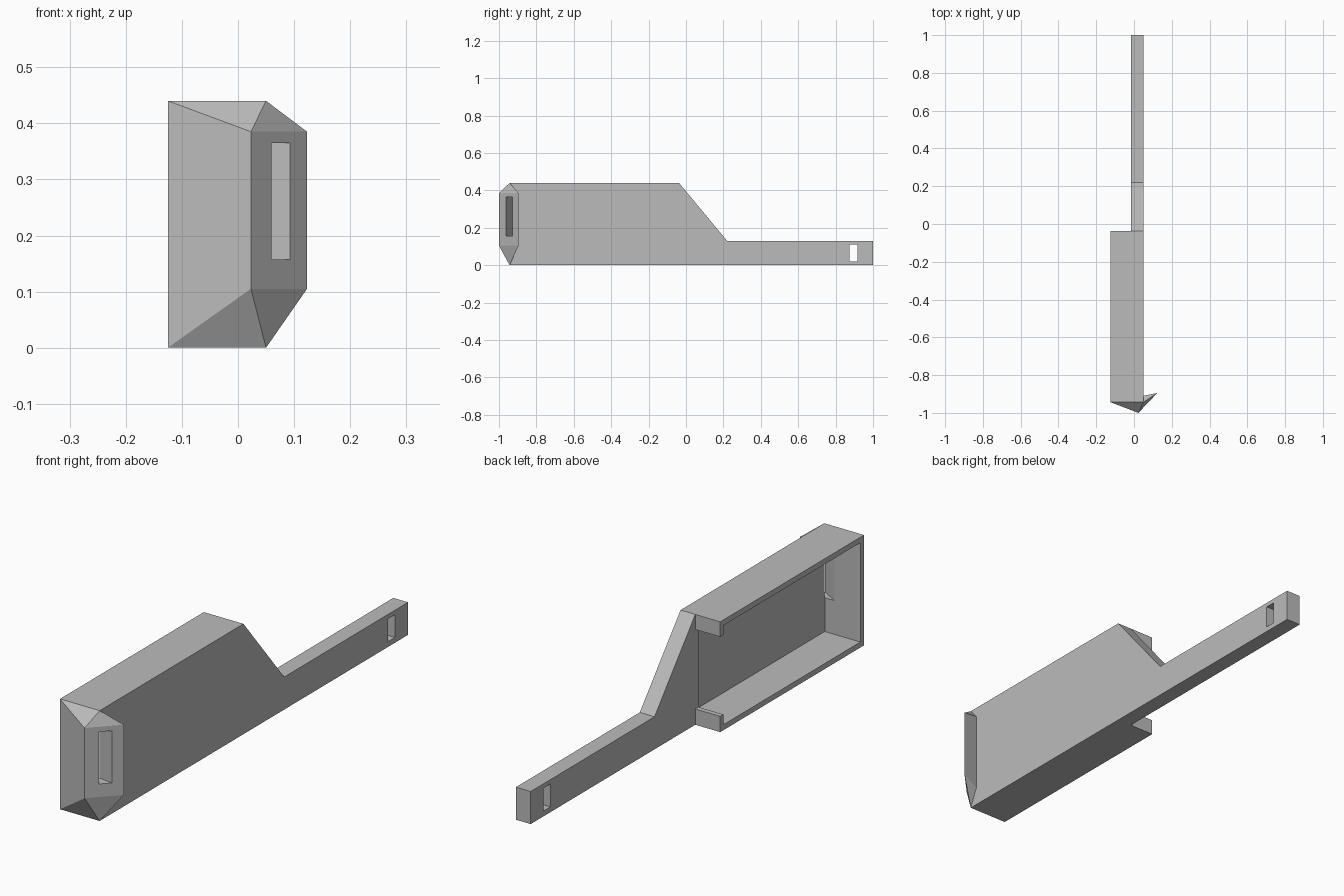
import bpy, bmesh
from mathutils import Vector

default = bpy.data.objects.get("Cube")
if default:
    bpy.data.objects.remove(default, do_unlink=True)

# Single grey plastic
grey = bpy.data.materials.new("grey plastic")
grey.use_nodes = True
grey.diffuse_color = (0.5, 0.5, 0.5, 1)
grey.node_tree.nodes["Principled BSDF"].inputs["Base Color"].default_value = (0.5, 0.5, 0.5, 1)


def finish(name, bm):
    bmesh.ops.recalc_face_normals(bm, faces=bm.faces)
    mesh = bpy.data.meshes.new(name)
    bm.to_mesh(mesh)
    bm.free()
    mesh.materials.append(grey)
    obj = bpy.data.objects.new(name, mesh)
    bpy.context.collection.objects.link(obj)
    return obj


def prism(name, points, offset):
    """Extrude a planar outline along an offset."""
    bm = bmesh.new()
    face = bm.faces.new([bm.verts.new(p) for p in points])
    new = bmesh.ops.extrude_face_region(bm, geom=[face])["geom"]
    verts = [v for v in new if isinstance(v, bmesh.types.BMVert)]
    bmesh.ops.translate(bm, verts=verts, vec=Vector(offset))
    return finish(name, bm)


def box(name, x, y, z):
    outline = [(x[0], y[0], z[0]), (x[0], y[1], z[0]),
               (x[0], y[1], z[1]), (x[0], y[0], z[1])]
    return prism(name, outline, (x[1] - x[0], 0, 0))


def combine(target, tool, operation):
    mod = target.modifiers.new(tool.name, "BOOLEAN")
    mod.operation, mod.solver, mod.object = operation, "EXACT", tool
    bpy.ops.object.select_all(action="DESELECT")
    bpy.context.view_layer.objects.active = target
    target.select_set(True)
    bpy.ops.object.modifier_apply(modifier=mod.name)
    bpy.data.objects.remove(tool, do_unlink=True)


H = 0.44          # case height
FRONT = -0.943    # front of the case
BACK = -0.037     # rear of the case
INNER = -0.015    # inner face of the arm
OUTER = 0.05      # flat outer side

# Side plate tapering into the long rear arm
profile = [(FRONT, 0), (1, 0), (1, 0.13), (0.22, 0.13), (BACK, H), (FRONT, H)]
body = prism("holder_body", [(INNER, y, z) for y, z in profile], (OUTER - INNER, 0, 0))

# Deep case on the inner side
combine(body, box("case_block", (-0.125, 0.0), (FRONT, BACK), (0, H)), "UNION")

# Faceted nose with a swept hook
corners = [(-0.125, FRONT, 0, H), (OUTER, FRONT, 0, H), (0.023, -1, 0.105, 0.385),
           (0.123, -0.895, 0.105, 0.385), (OUTER, -0.915, 0.105, 0.385)]
bm = bmesh.new()
for x, y, low, high in corners:
    bm.verts.new((x, y, low))
    bm.verts.new((x, y, high))
bmesh.ops.convex_hull(bm, input=bm.verts)
bmesh.ops.dissolve_limit(bm, angle_limit=0.002, verts=bm.verts, edges=bm.edges)
combine(body, finish("nose", bm), "UNION")

# Open cavity, and a rear opening that leaves two retaining lips
combine(body, box("cavity", (-0.2, 0.032), (-0.92, -0.057), (0.022, H - 0.022)), "DIFFERENCE")
combine(body, box("rear_opening", (-0.2, INNER), (-0.07, 0), (0.063, H - 0.06)), "DIFFERENCE")

# Strap slot running obliquely from the hook face into the cavity
slot = [(0.13, -1.002), (0.13, -0.932), (0.093, -0.927), (0.032, -0.918),
        (0.02, -0.905), (-0.012, -0.905), (-0.012, -0.919), (0.06, -0.961)]
combine(body, prism("nose_slot", [(x, y, 0.157) for x, y in slot], (0, 0, 0.208)), "DIFFERENCE")

# Slot through the arm end
combine(body, box("arm_slot", (-0.1, 0.1), (0.875, 0.918), (0.021, 0.112)), "DIFFERENCE")
